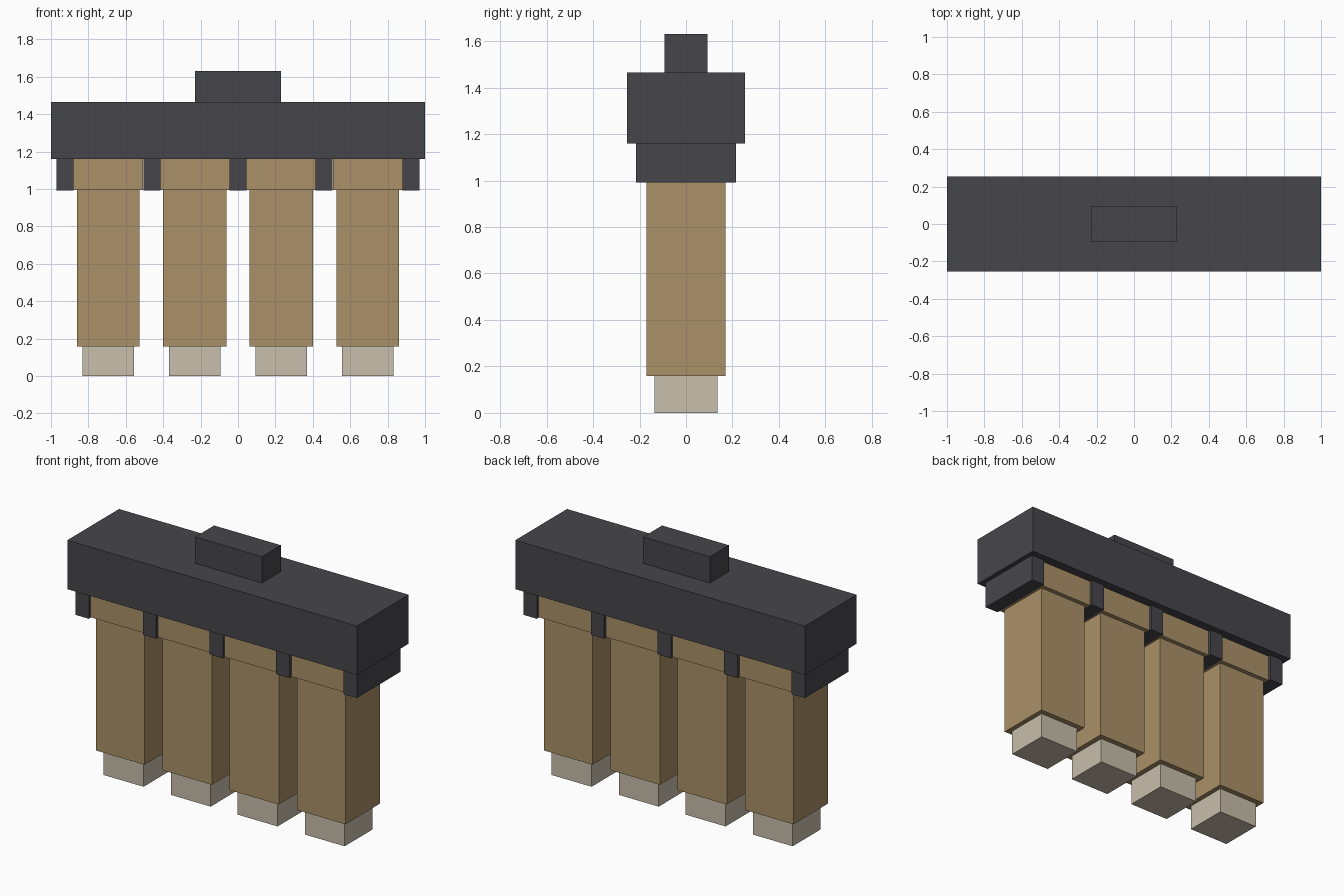
import bpy

cube = bpy.data.objects.get("Cube")
if cube:
    bpy.data.objects.remove(cube, do_unlink=True)


def material(name, rgb):
    mat = bpy.data.materials.new(name)
    mat.use_nodes = True
    mat.diffuse_color = (*rgb, 1)
    mat.node_tree.nodes["Principled BSDF"].inputs["Base Color"].default_value = (*rgb, 1)
    return mat


dark = material("charcoal", (0.062, 0.060, 0.069))
tan = material("tan", (0.402, 0.283, 0.138))
pale = material("pale_beige", (0.578, 0.521, 0.413))


def block(name, x, width, depth, bottom, top, mat):
    """Box centred on y = 0, spanning bottom to top."""
    bpy.ops.mesh.primitive_cube_add(size=1, location=(x, 0, (bottom + top) / 2))
    obj = bpy.context.object
    obj.name = name
    obj.scale = (width, depth, top - bottom)
    bpy.ops.object.transform_apply(location=False, rotation=False, scale=True)
    obj.data.materials.append(mat)
    return obj


# Top bar and its raised tab
block("top_bar", 0, 2.0, 0.51, 1.16, 1.465, dark)
block("top_tab", 0, 0.46, 0.186, 1.465, 1.63, dark)

# Dark dividers between and outside the legs
for i, x in enumerate((-0.925, -0.46, 0, 0.46, 0.925)):
    block(f"divider_{i + 1}", x, 0.092, 0.43, 0.992, 1.16, dark)

# Legs: collar, shaft and pale foot
for i, (x, shaft_width) in enumerate(((-0.694, 0.335), (-0.231, 0.34),
                                      (0.231, 0.34), (0.694, 0.335))):
    block(f"leg_collar_{i + 1}", x, 0.372, 0.395, 0.995, 1.16, tan)
    block(f"leg_shaft_{i + 1}", x, shaft_width, 0.34, 0.158, 0.995, tan)
    block(f"leg_foot_{i + 1}", x, 0.275, 0.272, 0, 0.158, pale)
